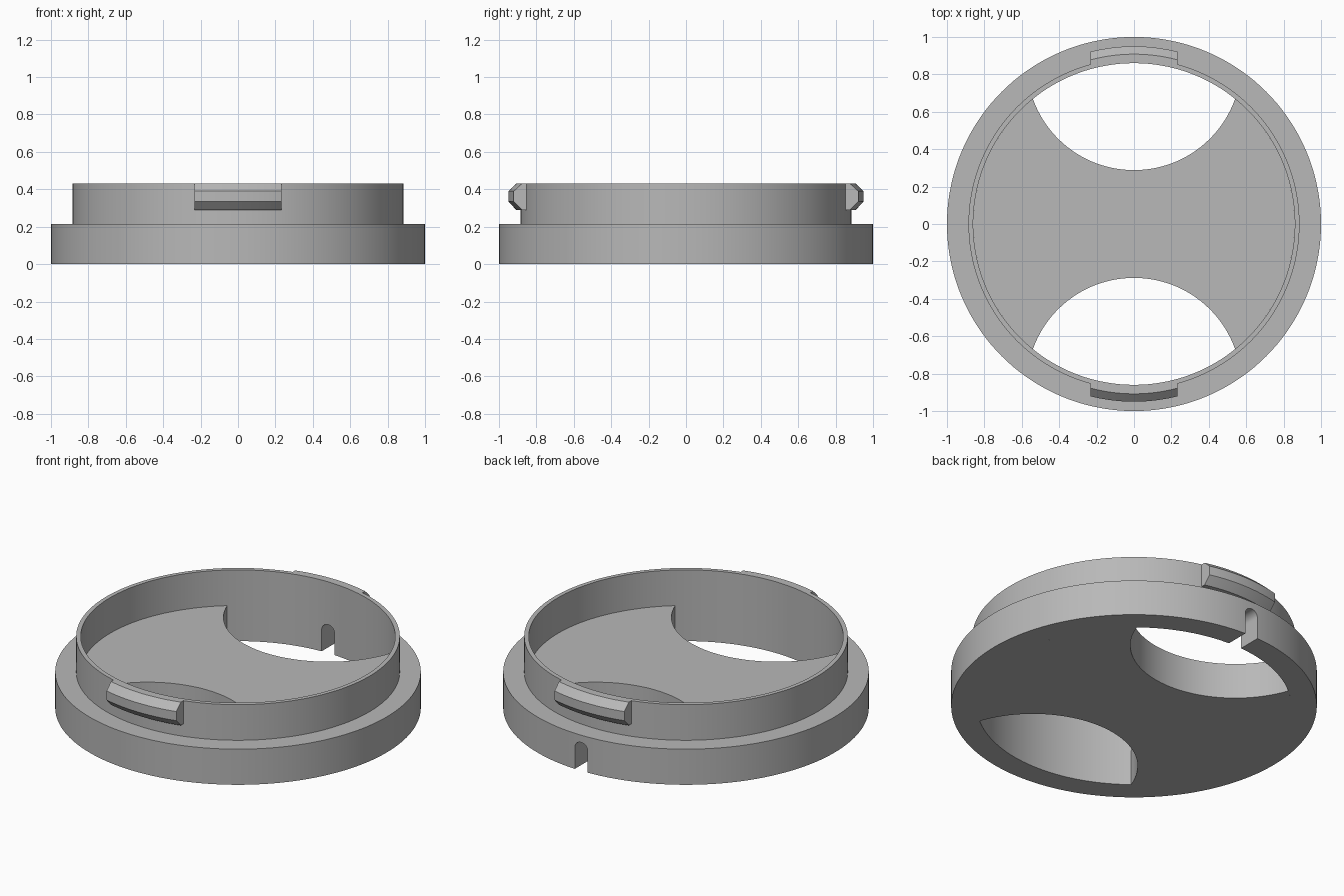
import bpy
import bmesh
from math import sin, cos, pi, sqrt, atan2, acos, radians

OUTER, NECK, INNER = 1.0, 0.885, 0.86      # radii
STEP, TOP = 0.215, 0.43                    # heights
HOLE_Y, HOLE_R = 0.862, 0.574              # floor opening circles
SEGMENTS = 144

cube = bpy.data.objects.get("Cube")
if cube:
    bpy.data.objects.remove(cube, do_unlink=True)

grey = bpy.data.materials.new("plain grey")
grey.use_nodes = True
grey.diffuse_color = (0.48, 0.48, 0.48, 1)
grey.node_tree.nodes["Principled BSDF"].inputs["Base Color"].default_value = grey.diffuse_color


def make_object(name, bm):
    bmesh.ops.recalc_face_normals(bm, faces=bm.faces)
    mesh = bpy.data.meshes.new(name)
    bm.to_mesh(mesh)
    bm.free()
    obj = bpy.data.objects.new(name, mesh)
    bpy.context.collection.objects.link(obj)
    mesh.materials.append(grey)
    return obj


def sweep(name, rings, closed=False):
    """Skin a row of matching closed cross-sections; cap the ends unless closed."""
    bm = bmesh.new()
    rows = [[bm.verts.new(p) for p in ring] for ring in rings]
    n = len(rows[0])
    for i in range(len(rows) if closed else len(rows) - 1):
        a, b = rows[i], rows[(i + 1) % len(rows)]
        for j in range(n):
            k = (j + 1) % n
            bm.faces.new((a[j], a[k], b[k], b[j]))
    if not closed:
        bm.faces.new(rows[0])
        bm.faces.new(rows[-1])
    return make_object(name, bm)


def smooth(obj):
    bpy.ops.object.select_all(action='DESELECT')
    obj.select_set(True)
    bpy.context.view_layer.objects.active = obj
    bpy.ops.object.shade_smooth_by_angle(angle=radians(25))


def arc(cx, cy, r, start, end, steps):
    return [(cx + r * cos(start + (end - start) * i / steps),
             cy + r * sin(start + (end - start) * i / steps)) for i in range(steps + 1)]


# Stepped outer ring
profile = [(INNER, 0), (OUTER, 0), (OUTER, STEP), (NECK, STEP), (NECK, TOP), (INNER, TOP)]
angles = [2 * pi * i / SEGMENTS for i in range(SEGMENTS)]
ring = sweep("stepped_ring",
             [[(r * cos(a), r * sin(a), z) for r, z in profile] for a in angles], closed=True)

# Arched slot through the back of the ring
half = 0.043
outline = [(-half, -0.1), (half, -0.1)] + arc(0, 0.172 - half, half, 0, pi, 16)
slot = sweep("slot_cutter", [[(x, y, z) for x, z in outline] for y in (0.75, 1.1)])
slot.hide_render = True
cut = ring.modifiers.new("slot", 'BOOLEAN')
cut.operation, cut.solver, cut.object = 'DIFFERENCE', 'EXACT', slot
bpy.context.view_layer.objects.active = ring
bpy.ops.object.modifier_apply(modifier=cut.name)
bpy.data.objects.remove(slot, do_unlink=True)
smooth(ring)

# Thick floor with a round bite at front and back
corner_y = (INNER ** 2 + HOLE_Y ** 2 - HOLE_R ** 2) / (2 * HOLE_Y)
corner_x = sqrt(INNER ** 2 - corner_y ** 2)
rim = atan2(corner_y, corner_x)
bite = acos(corner_x / HOLE_R)
right_side = arc(0, 0, INNER, -rim, rim, 48)
back_bite = arc(0, HOLE_Y, HOLE_R, -bite, bite - pi, 48)
half_plan = right_side[:-1] + back_bite[:-1]
plan = half_plan + [(-x, -y) for x, y in half_plan]
floor = sweep("floor", [[(x, y, z) for x, y in plan] for z in (0, STEP)])
smooth(floor)

# Bevelled locking tabs on the neck
tab_profile = [(0.875, 0.29), (0.908, 0.29), (0.95, 0.335), (0.95, 0.39), (0.908, TOP), (0.875, TOP)]
tab_half, steps = 0.233, 20
for name, side in (("front_tab", -1), ("back_tab", 1)):
    xs = [tab_half * (2 * i / steps - 1) for i in range(steps + 1)]
    tab = sweep(name, [[(x, side * sqrt(r * r - x * x), z) for r, z in tab_profile] for x in xs])
    smooth(tab)
